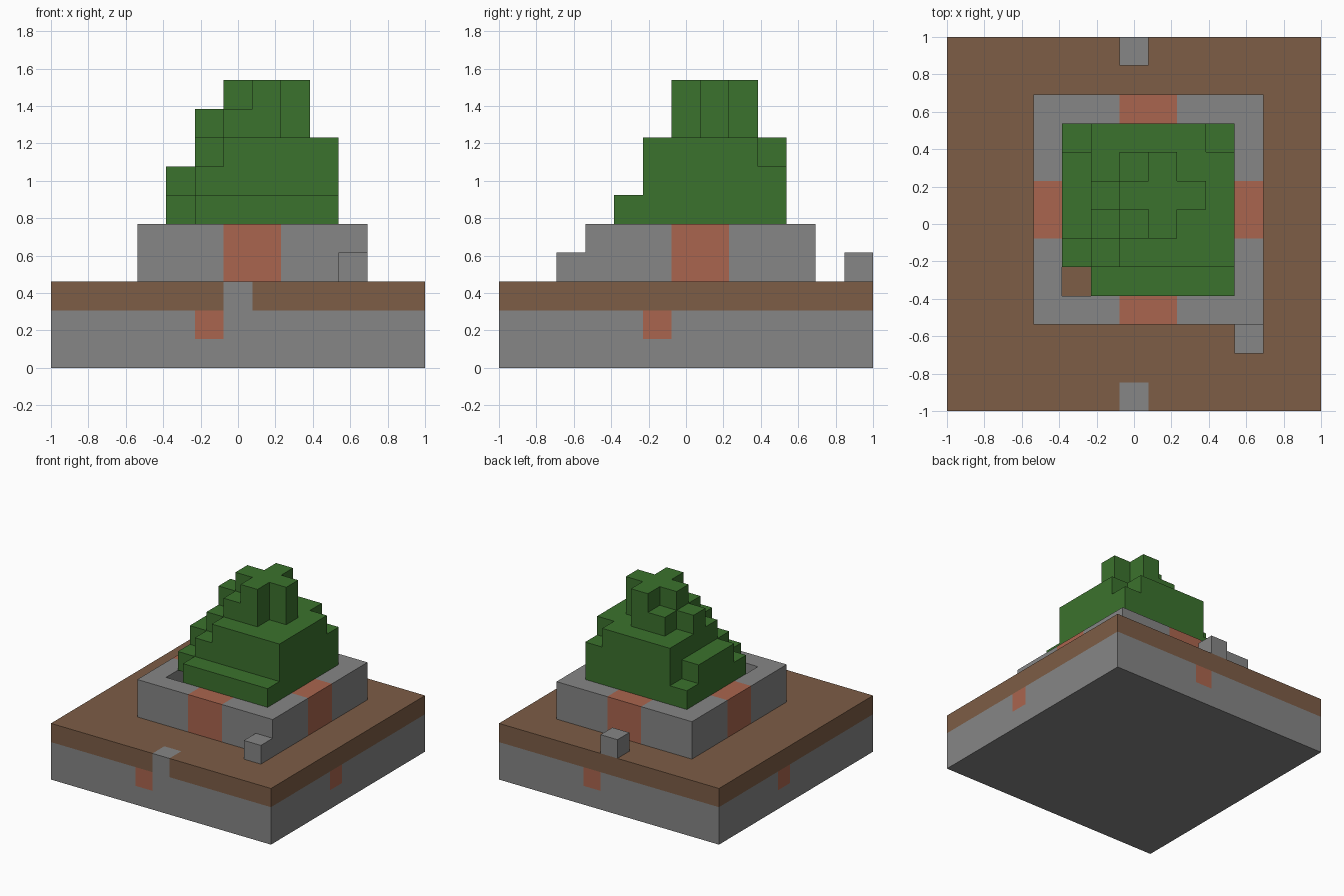
import bpy
import bmesh
import math
from mathutils import Vector

if "Cube" in bpy.data.objects:
    bpy.data.objects.remove(bpy.data.objects["Cube"])

GRID = 13               # blocks along each side
UNIT = 2 / GRID         # edge of one block


def srgb(r, g, b):
    return [(c / 255 / 12.92 if c < 11 else ((c / 255 + 0.055) / 1.055) ** 2.4) for c in (r, g, b)] + [1]


def material(name, rgb):
    mat = bpy.data.materials.new(name)
    mat.use_nodes = True
    mat.diffuse_color = srgb(*rgb)
    bsdf = mat.node_tree.nodes["Principled BSDF"]
    bsdf.inputs["Base Color"].default_value = srgb(*rgb)
    bsdf.inputs["Roughness"].default_value = 0.9
    return mat


STONE = material("stone", (134, 134, 134))
DIRT = material("dirt", (125, 93, 70))
BRICK = material("brick", (170, 101, 78))
LEAF = material("leaf", (59, 114, 45))


def fill(cells, x, y, z, mat):
    """Fill a box of blocks; each range is (start, end)."""
    for i in range(*x):
        for j in range(*y):
            for k in range(*z):
                cells[i, j, k] = mat


def build(name, cells):
    """Turn a set of blocks into one closed skin, merging flat areas."""
    mats = list(dict.fromkeys(cells.values()))
    bm = bmesh.new()
    for cell, mat in cells.items():
        for axis in range(3):
            for sign in (-1, 1):
                n = Vector((0, 0, 0))
                n[axis] = sign
                if tuple(int(c + d) for c, d in zip(cell, n)) in cells:
                    continue
                u, v = Vector((0, 0, 0)), Vector((0, 0, 0))
                u[(axis + 1) % 3] = 0.5
                v[(axis + 2) % 3] = 0.5 * sign
                mid = Vector(cell) + Vector((0.5, 0.5, 0.5)) + n / 2
                corners = [mid - u - v, mid + u - v, mid + u + v, mid - u + v]
                face = bm.faces.new([bm.verts.new(c) for c in corners])
                face.material_index = mats.index(mat)
    bmesh.ops.remove_doubles(bm, verts=bm.verts, dist=0.01)
    bmesh.ops.dissolve_limit(bm, angle_limit=math.radians(1), verts=bm.verts,
                             edges=bm.edges, delimit={'MATERIAL'})
    for vert in bm.verts:
        vert.co = (vert.co - Vector((GRID / 2, GRID / 2, 0))) * UNIT
    mesh = bpy.data.meshes.new(name)
    bm.to_mesh(mesh)
    bm.free()
    for mat in mats:
        mesh.materials.append(mat)
    obj = bpy.data.objects.new(name, mesh)
    bpy.context.collection.objects.link(obj)


# Ground slab: stone below, dirt on top, one brick in each side
ground = {}
fill(ground, (0, GRID), (0, GRID), (0, 2), STONE)
fill(ground, (0, GRID), (0, GRID), (2, 3), DIRT)
ground[6, 0, 2] = STONE
for cell in ((5, 0, 1), (12, 5, 1), (7, 12, 1), (0, 7, 1)):
    ground[cell] = BRICK
build("ground", ground)

# Square planter wall with a brick panel in the middle of each side
wall = {}
fill(wall, (3, 11), (3, 11), (3, 5), STONE)
fill(wall, (6, 8), (3, 11), (3, 5), BRICK)
fill(wall, (3, 11), (6, 8), (3, 5), BRICK)
wall = {c: m for c, m in wall.items() if not (3 < c[0] < 10 and 3 < c[1] < 10)}
build("planter_wall", wall)

# Loose stones
build("front_stone", {(10, 2, 3): STONE})
build("back_stone", {(6, 12, 3): STONE})

# Trunk inside the planter
trunk = {}
fill(trunk, (7, 8), (7, 8), (3, 5), DIRT)
build("trunk", trunk)

# Tree crown: block heights above the planter rim, rows from front to back
CROWN = ["011111",
         "123333",
         "233433"[:1] + "344" [:1] + "4533",
         "245553",
         "234533",
         "133332"]
CROWN[2] = "234533"
crown = {}
for row, heights in enumerate(CROWN):
    for col, h in enumerate(heights):
        fill(crown, (4 + col, 5 + col), (4 + row, 5 + row), (5, 5 + int(h)), LEAF)
build("tree_crown", crown)
